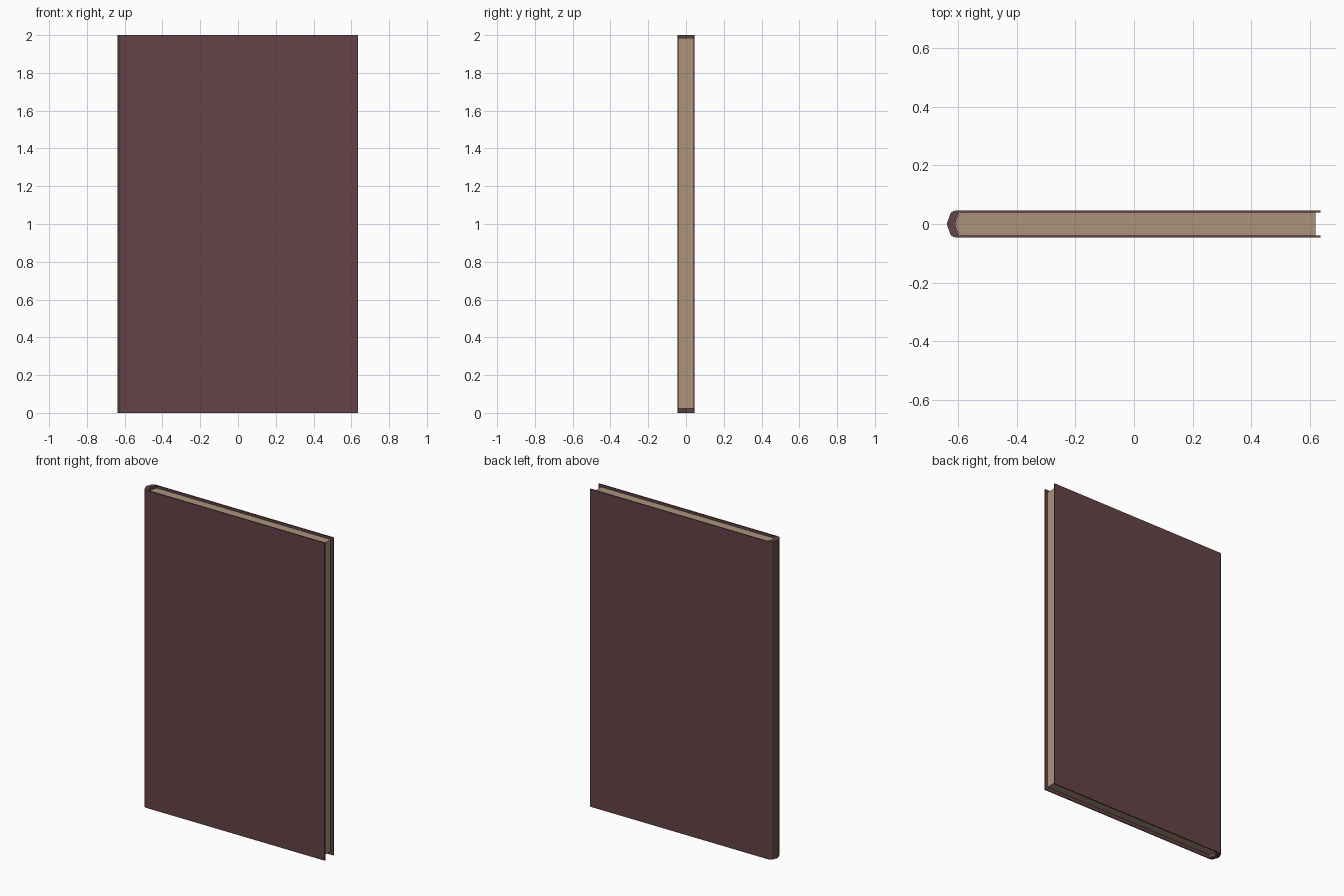
import bpy, bmesh

if "Cube" in bpy.data.objects:
    bpy.data.objects.remove(bpy.data.objects["Cube"])


def material(name, rgb):
    m = bpy.data.materials.new(name)
    m.diffuse_color = (*rgb, 1)
    m.use_nodes = True
    m.node_tree.nodes["Principled BSDF"].inputs["Base Color"].default_value = m.diffuse_color
    return m


def extrude_profile(name, pts, z0, z1, mat):
    """Extrude a closed xy outline from z0 to z1."""
    bm = bmesh.new()
    face = bm.faces.new([bm.verts.new((x, y, z0)) for x, y in pts])
    res = bmesh.ops.extrude_face_region(bm, geom=[face])
    top = [v for v in res["geom"] if isinstance(v, bmesh.types.BMVert)]
    bmesh.ops.translate(bm, verts=top, vec=(0, 0, z1 - z0))
    bmesh.ops.recalc_face_normals(bm, faces=bm.faces)
    me = bpy.data.meshes.new(name)
    bm.to_mesh(me)
    bm.free()
    me.materials.append(mat)
    ob = bpy.data.objects.new(name, me)
    bpy.context.collection.objects.link(ob)
    return ob


def mirrored(half):
    """Add the y-mirrored points after a half outline."""
    return half + [(x, -y) for x, y in reversed(half) if y != 0]


maroon = material("maroon cover", (0.127, 0.056, 0.063))
cream = material("cream paper", (0.402, 0.296, 0.198))

# Cover: two boards joined by a thick bevelled spine, in one C-shaped outline
outer = [(0.636, 0.046), (-0.606, 0.046), (-0.618, 0.043), (-0.625, 0.037), (-0.637, 0.004)]
inner = [(-0.609, 0.0), (-0.595, 0.0395), (0.636, 0.0395)]
outline = outer + [(x, -y) for x, y in reversed(outer)]
outline += [(x, -y) for x, y in reversed(inner)] + inner[1:]
extrude_profile("cover", outline, 0, 2, maroon)

# Page block: recessed at top, bottom and fore edge, pointed towards the spine
pages = mirrored([(-0.607, 0.0), (-0.593, 0.04), (0.618, 0.04)])
extrude_profile("page_block", pages, 0.022, 1.984, cream)
